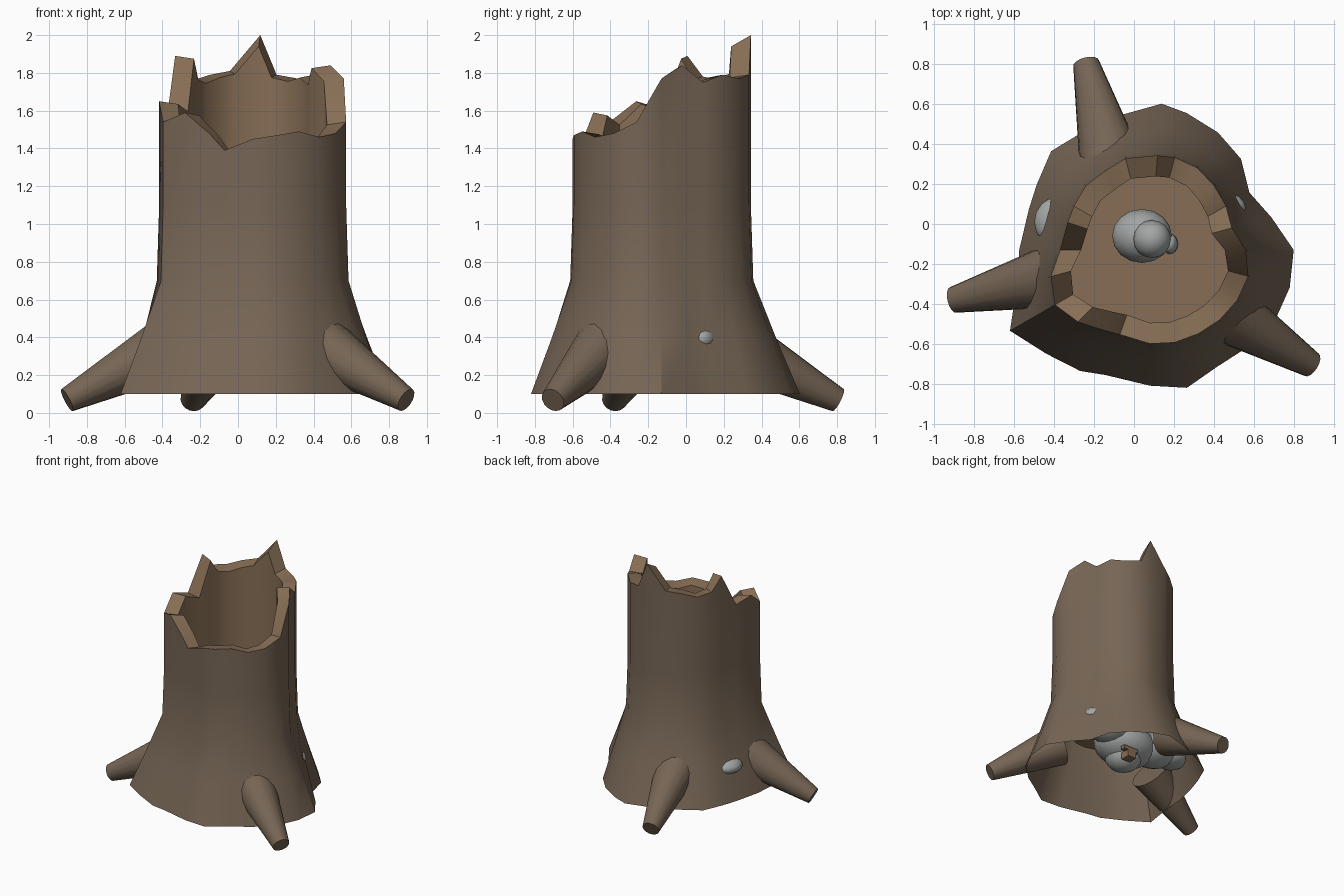
import bpy, bmesh, math
from mathutils import Vector

if "Cube" in bpy.data.objects:
    bpy.data.objects.remove(bpy.data.objects["Cube"])

def material(name, rgb):
    m = bpy.data.materials.new(name)
    m.diffuse_color = (*rgb, 1)
    m.use_nodes = True
    m.node_tree.nodes["Principled BSDF"].inputs["Base Color"].default_value = m.diffuse_color
    return m

bark = material("bark", (0.18, 0.13, 0.09))
wood = material("wood", (0.24, 0.155, 0.09))
stone = material("stone", (0.36, 0.38, 0.37))

def finish(ob, angle=35):
    bpy.ops.object.select_all(action='DESELECT')
    ob.select_set(True)
    bpy.context.view_layer.objects.active = ob
    bpy.ops.object.shade_smooth_by_angle(angle=math.radians(angle))

def new_object(name, bm, mats):
    me = bpy.data.meshes.new(name)
    bm.to_mesh(me)
    bm.free()
    for m in mats:
        me.materials.append(m)
    ob = bpy.data.objects.new(name, me)
    bpy.context.collection.objects.link(ob)
    return ob

# Trunk outline: base radius, upper radius and rim height at every 15 degrees
CX, CY = 0.08, -0.13
base = [.72, .63, .575, .645, .68, .71, .735, .69, .68, .70, .655, .64,
        .655, .69, .81, .735, .70, .665, .68, .715, .675, .69, .72, .725]
upper = [.48, .425, .44, .455, .475, .48, .475, .475, .455, .455, .44, .435,
         .45, .515, .55, .51, .465, .45, .47, .48, .485, .495, .505, .51]
rim = [1.77, 1.84, 1.75, 1.79, 1.77, 1.79, 2.0, 1.81, 1.79, 1.76, 1.78, 1.89,
       1.61, 1.65, 1.54, 1.59, 1.48, 1.39, 1.45, 1.47, 1.49, 1.46, 1.48, 1.54]
turn = {6: -0.08, 11: -0.06, 17: -0.08}    # shifted rim points
N, WALL, FLOOR = 24, 0.105, 0.5

bm = bmesh.new()

def ring(radii, heights):
    vs = []
    for i in range(N):
        a = math.tau * i / N + turn.get(i, 0)
        vs.append(bm.verts.new((CX + radii[i] * math.cos(a), CY + radii[i] * math.sin(a), heights[i])))
    return vs

def blend(t):
    return [b + (u - b) * t for b, u in zip(base, upper)]

inner = [u - WALL for u in upper]
rings = [ring(base, [0.1] * N),
         ring(blend(0.49), [0.4] * N),
         ring([u + 0.013 for u in upper], [0.7] * N),
         ring(upper, [1.1] * N),
         ring(upper, rim),
         ring(inner, [h - (0.06 if i == 6 else 0.015) for i, h in enumerate(rim)]),
         ring(inner, [FLOOR] * N)]
for k in range(len(rings) - 1):
    for i in range(N):
        j = (i + 1) % N
        f = bm.faces.new((rings[k][i], rings[k][j], rings[k + 1][j], rings[k + 1][i]))
        f.material_index = 1 if k >= 4 else 0
bm.faces.new(rings[-1]).material_index = 1
finish(new_object("hollow_trunk", bm, [bark, wood]))

# Roots: tapered cylinders from inside the trunk down to the ground
def root(name, tip, inside, r_tip=0.066, r_in=0.165):
    tip, inside = Vector(tip), Vector(inside)
    d = inside - tip
    bpy.ops.mesh.primitive_cone_add(vertices=16, radius1=r_tip, radius2=r_in, depth=d.length,
                                    location=(tip + inside) / 2,
                                    rotation=d.to_track_quat('Z', 'Y').to_euler())
    ob = bpy.context.object
    ob.name = name
    ob.data.materials.append(bark)
    finish(ob)

root("left_root", (-0.905, -0.38, 0.068), (-0.38, -0.255, 0.34))
root("back_root", (-0.24, 0.805, 0.068), (-0.11, 0.28, 0.34))
root("right_root", (0.89, -0.705, 0.068), (0.43, -0.42, 0.36))

# Grey stones packed under and through the cavity floor
stones = [((0.05, -0.05, 0.33), (0.27, 0.22, 0.16)),
          ((-0.18, 0.00, 0.35), (0.20, 0.17, 0.13)),
          ((0.28, 0.02, 0.37), (0.17, 0.15, 0.11)),
          ((0.06, -0.06, 0.24), (0.15, 0.15, 0.13)),
          ((0.04, -0.06, 0.54), (0.15, 0.135, 0.14)),
          ((0.09, -0.075, 0.66), (0.095, 0.095, 0.095)),
          ((0.18, -0.10, 0.52), (0.04, 0.05, 0.06)),
          ((-0.37, 0.01, 0.34), (0.13, 0.13, 0.07)),
          ((0.45, 0.08, 0.39), (0.11, 0.08, 0.07))]
for n, (loc, size) in enumerate(stones):
    bpy.ops.mesh.primitive_uv_sphere_add(segments=16, ring_count=8, radius=1, location=loc)
    ob = bpy.context.object
    ob.name = f"stone_{n + 1}"
    ob.scale = size
    ob.data.materials.append(stone)
    finish(ob)

# Small wooden blocks lodged between the stones
for n, (loc, size) in enumerate([((0.12, 0.08, 0.16), (0.08, 0.08, 0.06)),
                                 ((0.13, 0.10, 0.20), (0.14, 0.04, 0.03))]):
    bpy.ops.mesh.primitive_cube_add(size=1, location=loc)
    ob = bpy.context.object
    ob.name = f"wood_block_{n + 1}"
    ob.scale = size
    ob.data.materials.append(wood)
